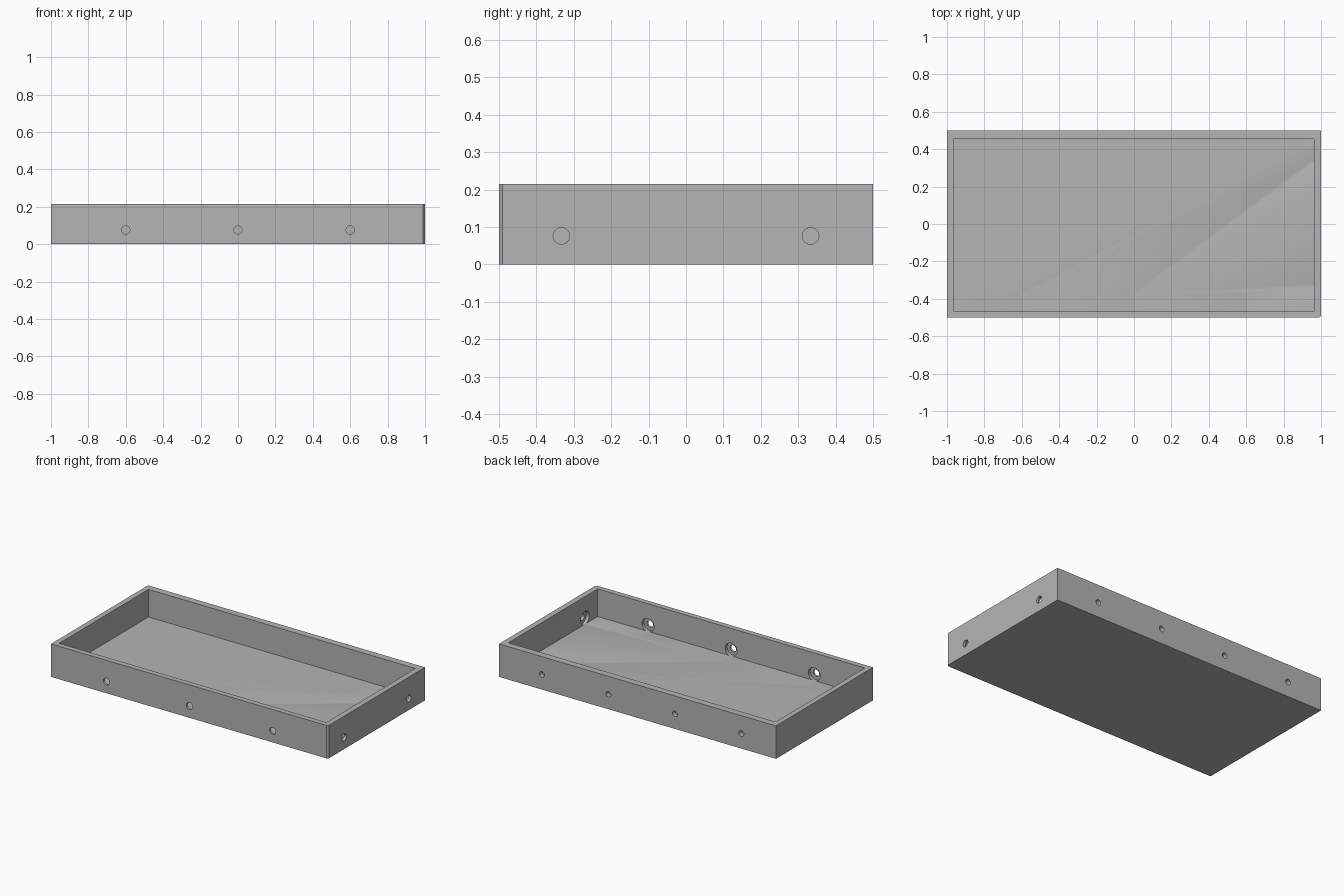
import bpy
import bmesh
from math import pi, radians
from mathutils import Matrix, Vector

cube = bpy.data.objects.get("Cube")
if cube:
    bpy.data.objects.remove(cube, do_unlink=True)

HEIGHT = 0.215
FLOOR = 0.035
INNER_LEFT, INNER_RIGHT = -0.965, 0.963
INNER_FRONT, INNER_BACK = -0.465, 0.455
CHAMFER = 0.01

grey = bpy.data.materials.new("plain grey")
grey.use_nodes = True
colour = (0.46, 0.46, 0.46, 1)
grey.diffuse_color = colour
grey.node_tree.nodes["Principled BSDF"].inputs["Base Color"].default_value = colour


def make_object(name, bm):
    bmesh.ops.recalc_face_normals(bm, faces=bm.faces)
    mesh = bpy.data.meshes.new(name)
    bm.to_mesh(mesh)
    bm.free()
    mesh.materials.append(grey)
    obj = bpy.data.objects.new(name, mesh)
    bpy.context.collection.objects.link(obj)
    return obj


def prism(name, outline, z0, z1):
    """Extrude a flat outline from z0 to z1."""
    bm = bmesh.new()
    face = bm.faces.new([bm.verts.new((x, y, z0)) for x, y in outline])
    top = bmesh.ops.extrude_face_region(bm, geom=[face])["geom"]
    verts = [v for v in top if isinstance(v, bmesh.types.BMVert)]
    bmesh.ops.translate(bm, verts=verts, vec=(0, 0, z1 - z0))
    return make_object(name, bm)


def rod(name, start, end, radius):
    """Cylinder between two points."""
    start, end = Vector(start), Vector(end)
    axis = end - start
    turn = axis.to_track_quat("Z", "Y").to_matrix().to_4x4()
    bm = bmesh.new()
    bmesh.ops.create_cone(bm, cap_ends=True, segments=40, radius1=radius,
                          radius2=radius, depth=axis.length,
                          matrix=Matrix.Translation((start + end) / 2) @ turn)
    return make_object(name, bm)


# Solid block with one small corner chamfer
tray = prism("tray", [(-1, -0.5), (1 - CHAMFER, -0.5), (1, -0.5 + CHAMFER),
                      (1, 0.5), (-1, 0.5)], 0, HEIGHT)

# Main cavity
cutters = [prism("cavity_cutter", [(INNER_LEFT, INNER_FRONT), (INNER_RIGHT, INNER_FRONT),
                                   (INNER_RIGHT, INNER_BACK), (INNER_LEFT, INNER_BACK)],
                 FLOOR, HEIGHT + 0.1)]

# Front screw holes, counterbored from inside
HOLE_Z, HOLE_R, BORE_R, BORE_DEPTH = 0.076, 0.022, 0.043, 0.02
for x in (-0.6, 0, 0.6):
    cutters.append(rod("front_hole_cutter", (x, -0.55, HOLE_Z), (x, -0.4, HOLE_Z), HOLE_R))
    cutters.append(rod("front_bore_cutter", (x, INNER_FRONT - BORE_DEPTH, HOLE_Z),
                       (x, -0.375, HOLE_Z), BORE_R))

# Side screw holes, counterbored from inside
for y in (-0.333, 0.333):
    cutters.append(rod("side_hole_cutter", (1.05, y, HOLE_Z), (0.9, y, HOLE_Z), HOLE_R))
    cutters.append(rod("side_bore_cutter", (INNER_RIGHT + BORE_DEPTH, y, HOLE_Z),
                       (INNER_RIGHT - 0.008, y, HOLE_Z), BORE_R))

# Blind holes along the back
for i in range(4):
    x = -0.75 + 0.48 * i
    cutters.append(rod("back_hole_cutter", (x, 0.55, 0.098), (x, 0.47, 0.098), 0.018))

# Cut everything out of the block, then drop the cutters
bpy.context.view_layer.objects.active = tray
for cutter in cutters:
    cutter.hide_render = True
    mod = tray.modifiers.new("cut", "BOOLEAN")
    mod.operation = "DIFFERENCE"
    mod.solver = "EXACT"
    mod.object = cutter
    bpy.ops.object.modifier_apply(modifier=mod.name)
for cutter in cutters:
    bpy.data.objects.remove(cutter, do_unlink=True)

# Smooth hole walls, sharp edges
bpy.ops.object.select_all(action="DESELECT")
tray.select_set(True)
bpy.ops.object.shade_smooth_by_angle(angle=radians(30))
